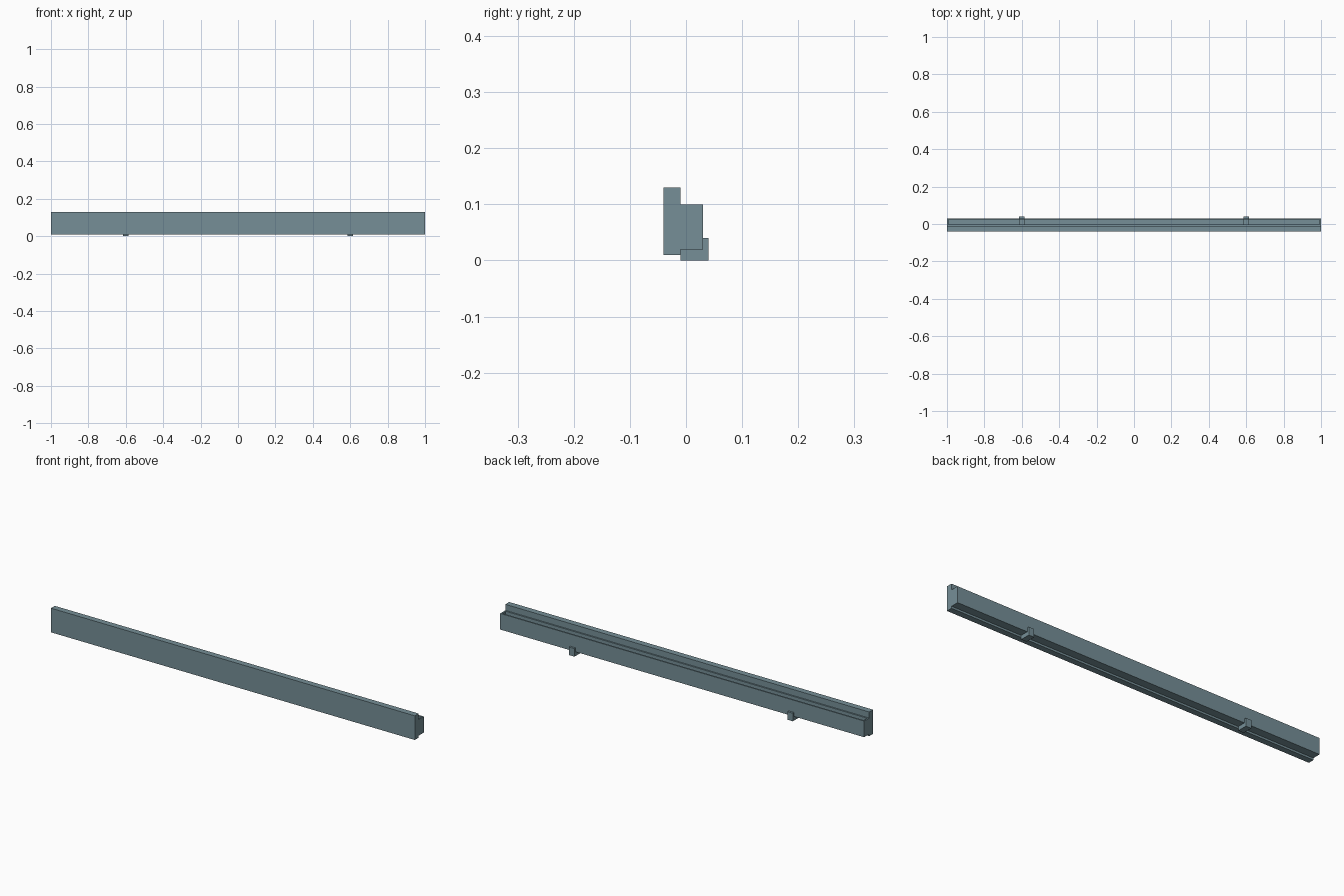
import bpy, bmesh
from mathutils import Vector

if "Cube" in bpy.data.objects:
    bpy.data.objects.remove(bpy.data.objects["Cube"])

# Blue-grey metal
metal = bpy.data.materials.new("blue_grey_metal")
metal.diffuse_color = (0.18, 0.275, 0.31, 1)
metal.use_nodes = True
metal.node_tree.nodes["Principled BSDF"].inputs["Base Color"].default_value = metal.diffuse_color


def box(name, lo, hi):
    """Axis-aligned box between two corners."""
    lo, hi = Vector(lo), Vector(hi)
    bm = bmesh.new()
    bmesh.ops.create_cube(bm, size=1)
    bmesh.ops.scale(bm, vec=hi - lo, verts=bm.verts)
    bmesh.ops.translate(bm, vec=(lo + hi) / 2, verts=bm.verts)
    mesh = bpy.data.meshes.new(name)
    bm.to_mesh(mesh)
    bm.free()
    mesh.materials.append(metal)
    obj = bpy.data.objects.new(name, mesh)
    bpy.context.collection.objects.link(obj)
    return obj


# Front panel
box("front_panel", (-1, -0.04, 0.01), (1, -0.01, 0.13))

# Open trough behind the panel: 0.01 walls and floor
trough = box("trough", (-1, -0.01, 0.02), (1, 0.03, 0.10))
bm = bmesh.new()
bm.from_mesh(trough.data)
bm.normal_update()
top = max(bm.faces, key=lambda f: f.calc_center_median().z)
bmesh.ops.inset_region(bm, faces=[top], thickness=0.01)
hole = bmesh.ops.extrude_discrete_faces(bm, faces=[top])["faces"][0]
bmesh.ops.translate(bm, vec=(0, 0, -0.07), verts=hole.verts)
bm.to_mesh(trough.data)
bm.free()

# Mounting brackets poking through the trough floor and back wall
for side, x in (("left", -0.6), ("right", 0.6)):
    box(f"bracket_{side}", (x - 0.015, -0.01, 0), (x + 0.015, 0.04, 0.04))
